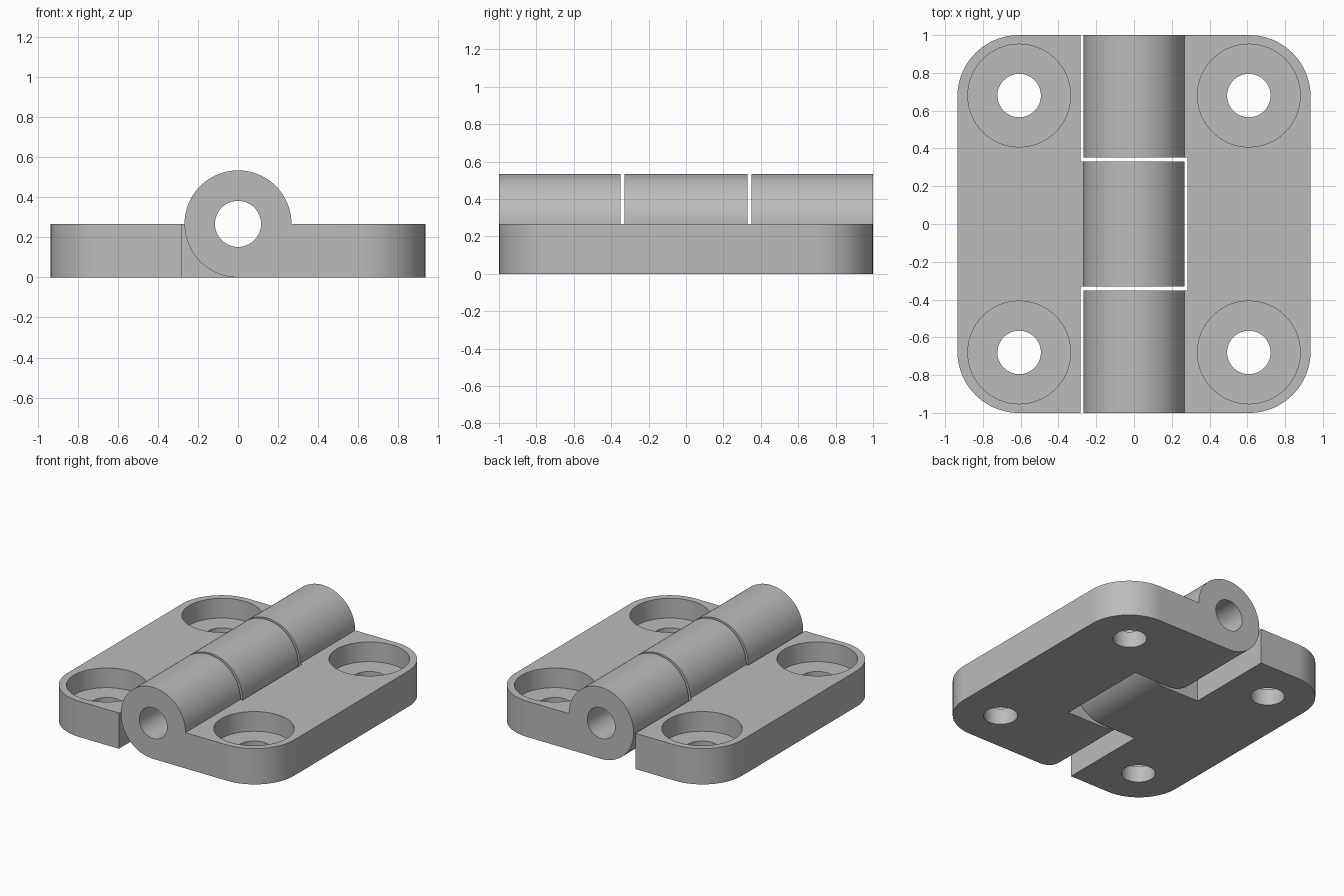
import bpy, bmesh, math
from mathutils import Matrix

cube = bpy.data.objects.get("Cube")
if cube:
    bpy.data.objects.remove(cube, do_unlink=True)

HALF_X, HALF_Y, T = 0.935, 1.0, 0.267      # plate extents, thickness (= barrel radius)
HOLE_X, HOLE_Y, HOLE_R = 0.608, 0.68, 0.115
SINK_R, SINK_FLOOR = 0.272, 0.12
CORNER = 0.325
SLOT_X, KNUCKLE_IN, KNUCKLE_OUT = 0.283, 0.33, 0.351

grey = bpy.data.materials.new("grey metal")
grey.use_nodes = True
colour = (0.5, 0.5, 0.5, 1)
grey.diffuse_color = colour
grey.node_tree.nodes["Principled BSDF"].inputs["Base Color"].default_value = colour


def new_object(name, bm):
    bmesh.ops.recalc_face_normals(bm, faces=bm.faces[:])
    mesh = bpy.data.meshes.new(name)
    bm.to_mesh(mesh)
    bm.free()
    obj = bpy.data.objects.new(name, mesh)
    bpy.context.collection.objects.link(obj)
    return obj


def box(x0, x1, y0, y1):
    bm = bmesh.new()
    bmesh.ops.create_cube(bm, size=1)
    bmesh.ops.scale(bm, vec=(x1 - x0, y1 - y0, 2), verts=bm.verts)
    bmesh.ops.translate(bm, vec=((x0 + x1) / 2, (y0 + y1) / 2, 0), verts=bm.verts)
    return new_object("cutter", bm)


def rod(radius, depth, centre, along_y=False):
    bm = bmesh.new()
    turn = Matrix.Rotation(math.pi / 2, 4, 'X') if along_y else Matrix()
    bmesh.ops.create_cone(bm, cap_ends=True, segments=64, radius1=radius, radius2=radius,
                          depth=depth, matrix=Matrix.Translation(centre) @ turn)
    return new_object("cutter", bm)


def cut(obj, cutter):
    cutter.hide_render = True
    mod = obj.modifiers.new("cut", 'BOOLEAN')
    mod.operation, mod.solver, mod.object = 'DIFFERENCE', 'EXACT', cutter
    bpy.context.view_layer.objects.active = obj
    bpy.ops.object.modifier_apply(modifier=mod.name)
    bpy.data.objects.remove(cutter, do_unlink=True)


def leaf(name, side):
    """Plate with a full-length barrel, drawn as a side profile; side is +1 or -1 in x."""
    steps = 72
    profile = [(HALF_X, T), (HALF_X, 0)]
    for i in range(steps + 1):
        a = -math.pi / 2 - 1.5 * math.pi * i / steps
        profile.append((T * math.cos(a), T + T * math.sin(a)))
    bm = bmesh.new()
    face = bm.faces.new([bm.verts.new((side * x, -HALF_Y, z)) for x, z in profile])
    ext = bmesh.ops.extrude_face_region(bm, geom=[face])
    verts = [v for v in ext["geom"] if isinstance(v, bmesh.types.BMVert)]
    bmesh.ops.translate(bm, vec=(0, 2 * HALF_Y, 0), verts=verts)
    # Rounded outer corners
    corners = [e for e in bm.edges if all(abs(v.co.x) > HALF_X - 0.01 for v in e.verts)
               and abs(e.verts[0].co.y - e.verts[1].co.y) < 0.01]
    bmesh.ops.bevel(bm, geom=corners, offset=CORNER, segments=20, profile=0.5,
                    affect='EDGES')
    obj = new_object(name, bm)
    obj.data.materials.append(grey)

    # Pin bore and counterbored screw holes
    cut(obj, rod(HOLE_R, 3, (0, 0, T), along_y=True))
    for y in (-HOLE_Y, HOLE_Y):
        cut(obj, rod(SINK_R, 1, (side * HOLE_X, y, SINK_FLOOR + 0.5)))
        cut(obj, rod(HOLE_R, 1, (side * HOLE_X, y, 0)))
    return obj


# Right-hand x leaf carries the two end knuckles
outer = leaf("outer_knuckle_leaf", 1)
cut(outer, box(-1, SLOT_X, -KNUCKLE_OUT, KNUCKLE_OUT))

# Opposite leaf carries the middle knuckle
inner = leaf("middle_knuckle_leaf", -1)
cut(inner, box(-SLOT_X, 1, KNUCKLE_IN, 2))
cut(inner, box(-SLOT_X, 1, -2, -KNUCKLE_IN))

# Smooth barrels, flat plates
for obj in (outer, inner):
    bpy.ops.object.select_all(action='DESELECT')
    obj.select_set(True)
    bpy.context.view_layer.objects.active = obj
    bpy.ops.object.shade_smooth_by_angle(angle=math.radians(30))
